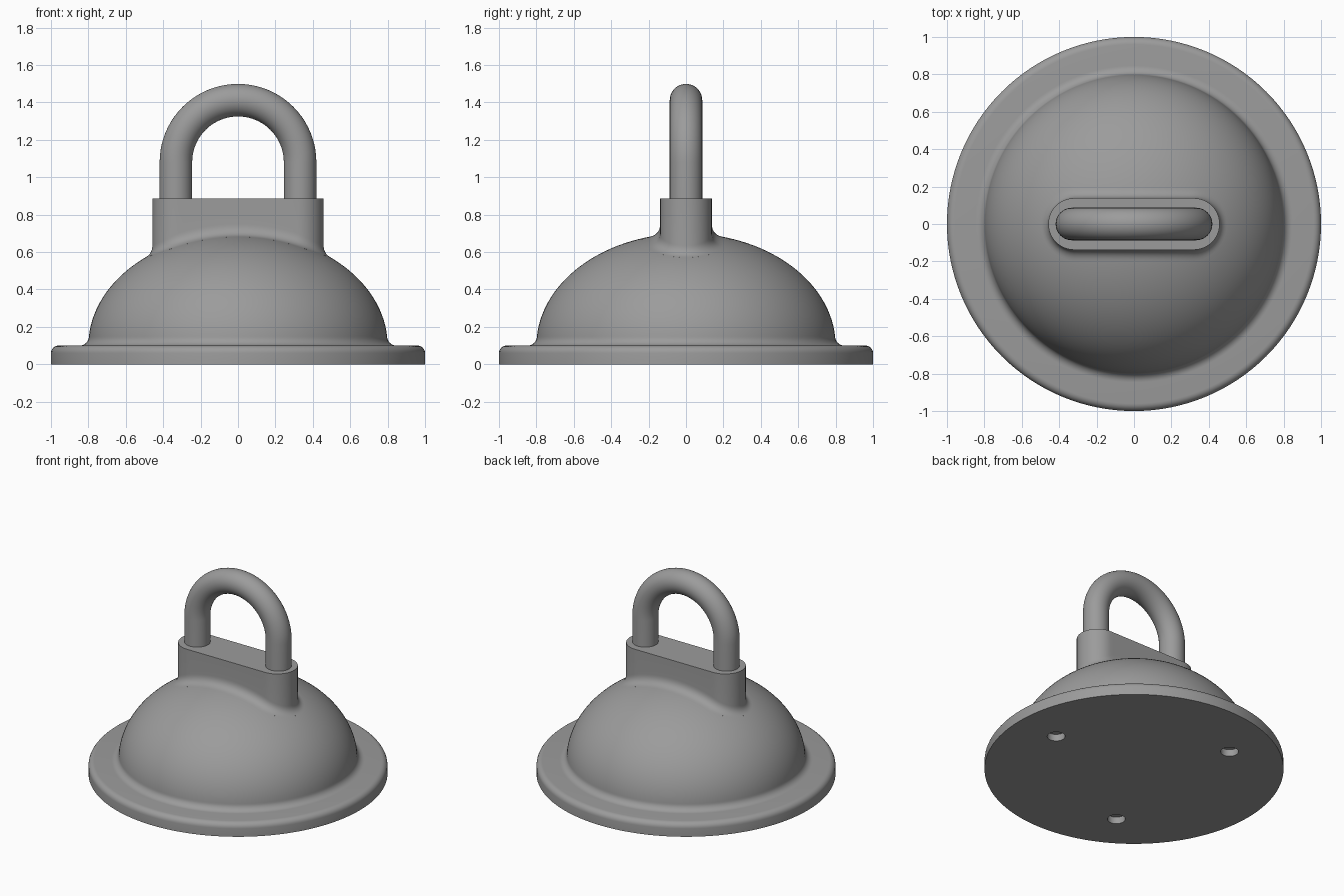
import bpy, bmesh, math
from math import sin, cos, pi, sqrt, radians

if "Cube" in bpy.data.objects:
    bpy.data.objects.remove(bpy.data.objects["Cube"])

grey = bpy.data.materials.new("mid grey")
grey.diffuse_color = (0.33, 0.33, 0.33, 1)
grey.use_nodes = True
grey.node_tree.nodes["Principled BSDF"].inputs["Base Color"].default_value = grey.diffuse_color

DOME_R, DOME_H, FLANGE = 0.80, 0.60, 0.10


def dome_z(x, y):
    """Height of the dome surface above a plan position."""
    return FLANGE + DOME_H * sqrt(max(0, 1 - (x * x + y * y) / DOME_R ** 2))


def loft(name, rings, closed=False):
    """Skin a list of equal rings and cap both ends."""
    bm = bmesh.new()
    vs = [[bm.verts.new(p) for p in ring] for ring in rings]
    n = len(vs[0])
    for a, b in zip(vs, vs[1:]):
        for i in range(n):
            j = (i + 1) % n
            bm.faces.new((a[i], a[j], b[j], b[i]))
    bm.faces.new(vs[0][::-1])
    bm.faces.new(vs[-1])
    bmesh.ops.recalc_face_normals(bm, faces=bm.faces)
    mesh = bpy.data.meshes.new(name)
    bm.to_mesh(mesh)
    bm.free()
    mesh.materials.append(grey)
    obj = bpy.data.objects.new(name, mesh)
    bpy.context.collection.objects.link(obj)
    return obj


def smooth(obj):
    bpy.ops.object.select_all(action='DESELECT')
    obj.select_set(True)
    bpy.context.view_layer.objects.active = obj
    bpy.ops.object.shade_smooth_by_angle(angle=radians(35))


def circle(r, z, n=128, cx=0, cy=0):
    return [(cx + r * cos(2 * pi * i / n), cy + r * sin(2 * pi * i / n), z) for i in range(n)]


# Flanged dome: rounded rim, base fillet and elliptical shell
profile = [(1, 0)]
profile += [(0.96 + 0.04 * cos(t * pi / 12), 0.06 + 0.04 * sin(t * pi / 12)) for t in range(7)]
profile += [(0.847 - 0.05 * sin(t * pi / 16), 0.15 - 0.05 * cos(t * pi / 16)) for t in range(9)]
start = math.asin(0.05 / DOME_H)
for k in range(1, 32):
    a = start + (pi / 2 - start) * k / 32
    profile.append((DOME_R * cos(a), FLANGE + DOME_H * sin(a)))
base = loft("domed_base", [circle(r, z) for r, z in profile])

# Three blind mounting holes in the underside
for k in range(3):
    a = k * 2 * pi / 3
    cx, cy = 0.68 * cos(a), 0.68 * sin(a)
    cutter = loft("hole_cutter", [circle(0.06, z, 32, cx, cy) for z in (-0.05, 0.05)])
    cut = base.modifiers.new("hole", 'BOOLEAN')
    cut.operation, cut.solver, cut.object = 'DIFFERENCE', 'EXACT', cutter
    bpy.context.view_layer.objects.active = base
    bpy.ops.object.modifier_apply(modifier=cut.name)
    bpy.data.objects.remove(cutter)
smooth(base)

# Stadium outline of the boss as (x, y, normal x, normal y)
HALF, RAD, TOP = 0.32, 0.138, 0.885
outline = []
for side in (1, -1):
    for k in range(25):
        a = -pi / 2 + pi * k / 24
        nx, ny = side * cos(a), side * sin(a)
        outline.append((side * HALF + RAD * nx, RAD * ny, nx, ny))
    for k in range(1, 24):
        outline.append((side * (HALF - 2 * HALF * k / 24), side * RAD, 0, side))

# Boss with a fillet that follows the dome
columns = []
for x, y, nx, ny in outline:
    z0 = dome_z(x, y)
    slope = DOME_H ** 2 / DOME_R ** 2 * (x * nx + y * ny) / (z0 - FLANGE)
    t = 0.07 * math.tan(pi / 4 - math.atan(slope) / 2)
    d = t * cos(math.atan(slope))
    fx, fy = x + nx * d, y + ny * d
    fz = dome_z(fx, fy)
    col = [(x, y, TOP)]
    for k in range(11):
        u = k / 10
        p, q, r = (1 - u) ** 2, 2 * u * (1 - u), u * u
        col.append(((p + q) * x + r * fx, (p + q) * y + r * fy, p * (z0 + t) + q * z0 + r * fz))
    col.append((x, y, 0.4))
    columns.append(col)
smooth(loft("handle_boss", list(zip(*columns))))

# Handle: round bar bent into an arch
BAR, BEND, SPRING = 0.087, 0.332, 1.08
path = [(BEND, 0.85, 0)]
path += [(BEND * cos(pi * k / 40), SPRING + BEND * sin(pi * k / 40), pi * k / 40) for k in range(41)]
path += [(-BEND, 0.85, pi)]
rings = []
for px, pz, a in path:
    rings.append([(px + BAR * cos(b) * cos(a), BAR * sin(b), pz + BAR * cos(b) * sin(a))
                  for b in (2 * pi * i / 40 for i in range(40))])
smooth(loft("handle", rings))
